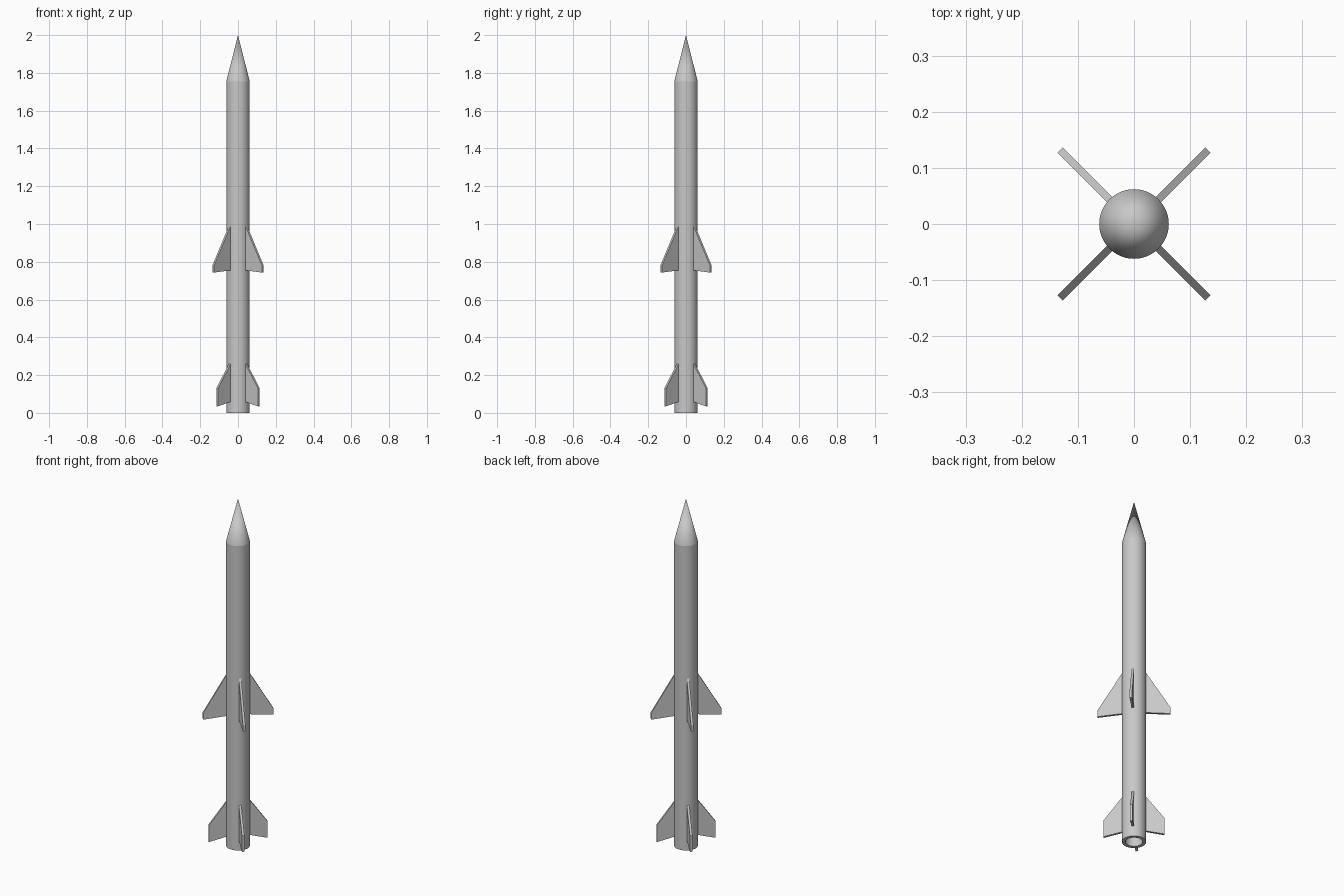
import bpy, bmesh
from math import cos, sin, pi
from mathutils import Matrix

cube = bpy.data.objects.get("Cube")
if cube:
    bpy.data.objects.remove(cube, do_unlink=True)

SEGMENTS = 48
RADIUS = 0.062

grey = bpy.data.materials.new("light_grey")
grey.use_nodes = True
grey.diffuse_color = (0.58, 0.58, 0.58, 1)
grey.node_tree.nodes["Principled BSDF"].inputs["Base Color"].default_value = grey.diffuse_color


def add_object(name, bm):
    bmesh.ops.recalc_face_normals(bm, faces=bm.faces)
    mesh = bpy.data.meshes.new(name)
    bm.to_mesh(mesh)
    bm.free()
    mesh.materials.append(grey)
    obj = bpy.data.objects.new(name, mesh)
    bpy.context.collection.objects.link(obj)
    return obj


def lathe(name, profile):
    """Spin a (radius, height) profile around z and smooth it."""
    bm = bmesh.new()
    verts = [bm.verts.new((r, 0, z)) for r, z in profile]
    edges = [bm.edges.new(pair) for pair in zip(verts, verts[1:])]
    bmesh.ops.spin(bm, geom=verts + edges, cent=(0, 0, 0), axis=(0, 0, 1),
                   angle=2 * pi, steps=SEGMENTS)
    bmesh.ops.remove_doubles(bm, verts=bm.verts, dist=0.0001)
    obj = add_object(name, bm)
    bpy.ops.object.select_all(action="DESELECT")
    obj.select_set(True)
    bpy.context.view_layer.objects.active = obj
    bpy.ops.object.shade_smooth_by_angle(angle=pi / 6)


def fin(name, outline, turn, thickness=0.013):
    """Extrude a (radius, height) outline into a plate and turn it around z."""
    bm = bmesh.new()
    face = bm.faces.new([bm.verts.new((r, -thickness / 2, z)) for r, z in outline])
    extruded = bmesh.ops.extrude_face_region(bm, geom=[face])["geom"]
    moved = [g for g in extruded if isinstance(g, bmesh.types.BMVert)]
    bmesh.ops.translate(bm, verts=moved, vec=(0, thickness, 0))
    bm.transform(Matrix.Rotation(turn, 4, "Z"))
    add_object(name, bm)


# Body tube with a hollow exhaust at the bottom
lathe("body", [(0, 0.2), (0.044, 0.2), (0.044, 0), (RADIUS, 0), (RADIUS, 1.755)])

# Pointed nose
lathe("nose_cone", [(RADIUS, 1.755), (0, 2)])

# Two sets of four fins on the diagonals
wing = [(0.056, 1.0), (0.186, 0.78), (0.186, 0.743), (0.056, 0.755)]
tail = [(0.056, 0.268), (0.156, 0.13), (0.156, 0.035), (0.056, 0.06)]
for i, corner in enumerate(("back_left", "back_right", "front_right", "front_left")):
    turn = pi / 4 + i * pi / 2
    fin("middle_fin_" + corner, wing, turn)
    fin("tail_fin_" + corner, tail, turn)
